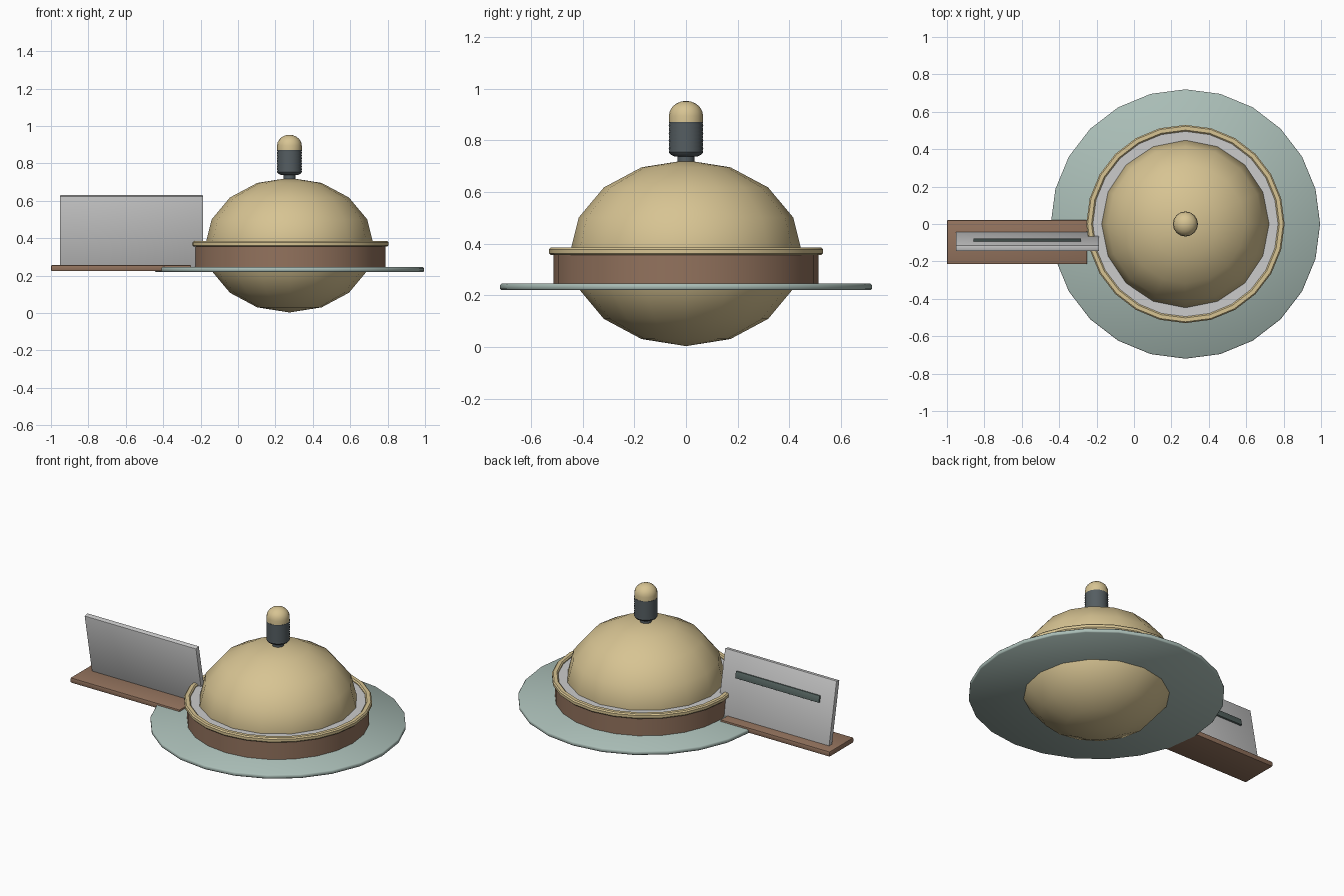
import bpy, bmesh, math

if "Cube" in bpy.data.objects:
    bpy.data.objects.remove(bpy.data.objects["Cube"])

CX = 0.275  # axis of the round body


def material(name, rgb):
    m = bpy.data.materials.new(name)
    m.diffuse_color = (*rgb, 1)
    m.use_nodes = True
    m.node_tree.nodes["Principled BSDF"].inputs["Base Color"].default_value = m.diffuse_color
    return m


TAN = material("tan", (0.68, 0.55, 0.29))
BROWN = material("brown", (0.29, 0.17, 0.11))
SAGE = material("sage", (0.40, 0.51, 0.47))
DARK = material("dark_grey", (0.09, 0.11, 0.12))
SLOT = material("slate", (0.10, 0.14, 0.13))


def finish(bm, name, mat, angle):
    bmesh.ops.recalc_face_normals(bm, faces=bm.faces)
    me = bpy.data.meshes.new(name)
    bm.to_mesh(me)
    bm.free()
    ob = bpy.data.objects.new(name, me)
    bpy.context.collection.objects.link(ob)
    if mat:
        me.materials.append(mat)
    bpy.ops.object.select_all(action='DESELECT')
    bpy.context.view_layer.objects.active = ob
    ob.select_set(True)
    bpy.ops.object.shade_smooth_by_angle(angle=math.radians(angle))
    return ob


def lathe(name, profile, sides, mat, closed=False, angle=40):
    """Revolve (radius, z) points about the body axis."""
    bm = bmesh.new()
    vs = [bm.verts.new((r, 0, z)) for r, z in profile]
    es = [bm.edges.new(p) for p in zip(vs, vs[1:])]
    if closed:
        es.append(bm.edges.new((vs[-1], vs[0])))
    bmesh.ops.spin(bm, geom=vs + es, cent=(0, 0, 0), axis=(0, 0, 1),
                   angle=math.tau, steps=sides)
    bmesh.ops.remove_doubles(bm, verts=bm.verts, dist=1e-5)
    ob = finish(bm, name, mat, angle)
    ob.location.x = CX
    return ob


def box(name, size, loc, mat, bevel, tilt=0):
    bm = bmesh.new()
    bmesh.ops.create_cube(bm, size=1)
    bmesh.ops.scale(bm, vec=size, verts=bm.verts)
    bmesh.ops.bevel(bm, geom=bm.edges[:], offset=bevel, segments=2,
                    affect='EDGES', profile=0.5)
    ob = finish(bm, name, mat, 40)
    ob.location = loc
    ob.rotation_euler.x = tilt
    return ob


# Egg-shaped body, flattened sphere with few facets
dome = [(0.45 * math.sin(math.pi * i / 8), 0.363 - 0.36 * math.cos(math.pi * i / 8))
        for i in range(9)]
lathe("body_dome", dome, 16, TAN, angle=60)

# Wide brim disc
lathe("brim_disc", [(0, 0.22), (0.715, 0.22), (0.72, 0.225), (0.72, 0.24),
                    (0.715, 0.245), (0, 0.245)], 24, SAGE, angle=60)

# Brown waist band, grey top ledge and tan rim
lathe("waist_band", [(0.43, 0.235), (0.513, 0.235), (0.513, 0.36), (0.43, 0.36)],
      24, BROWN, closed=True)
lathe("top_ledge", [(0.42, 0.35), (0.505, 0.35), (0.505, 0.372), (0.42, 0.372)],
      24, None, closed=True)
lathe("rim_ring", [(0.495, 0.355), (0.523, 0.355), (0.53, 0.362), (0.53, 0.378),
                   (0.523, 0.385), (0.502, 0.385), (0.495, 0.378)],
      24, TAN, closed=True)

# Ribbed knob with neck and rounded cap
knob = [(0, 0.70), (0.033, 0.70), (0.033, 0.738), (0.046, 0.738), (0.06, 0.745)]
for i in range(8):
    z = 0.755 + i * 0.0145
    knob += [(0.067, z), (0.0645, z + 0.007)]
knob += [(0.067, 0.871), (0, 0.871)]
lathe("knob_grip", knob, 16, DARK)
cap = [(0, 0.869), (0.066, 0.869), (0.066, 0.895)]
cap += [(0.066 * math.cos(a), 0.895 + 0.058 * math.sin(a))
        for a in (math.radians(18 * k) for k in range(1, 5))] + [(0, 0.953)]
lathe("knob_cap", cap, 16, TAN)

# Side shelf with leaning panel and its slot strip
box("side_shelf", (0.75, 0.236, 0.032), (-0.625, -0.097, 0.240), BROWN, 0.006)
tilt = math.radians(11)
py, pz = -0.093, 0.437
box("leaning_panel", (0.765, 0.03, 0.388), (-0.5695, py, pz), None, 0.003, tilt)


def on_panel(y, z):
    c, s = math.cos(tilt), math.sin(tilt)
    return py + y * c - z * s, pz + y * s + z * c


sy, sz = on_panel(0.018, 0.064)
box("panel_slot", (0.575, 0.014, 0.042), (-0.57, sy, sz), SLOT, 0.002, tilt)
